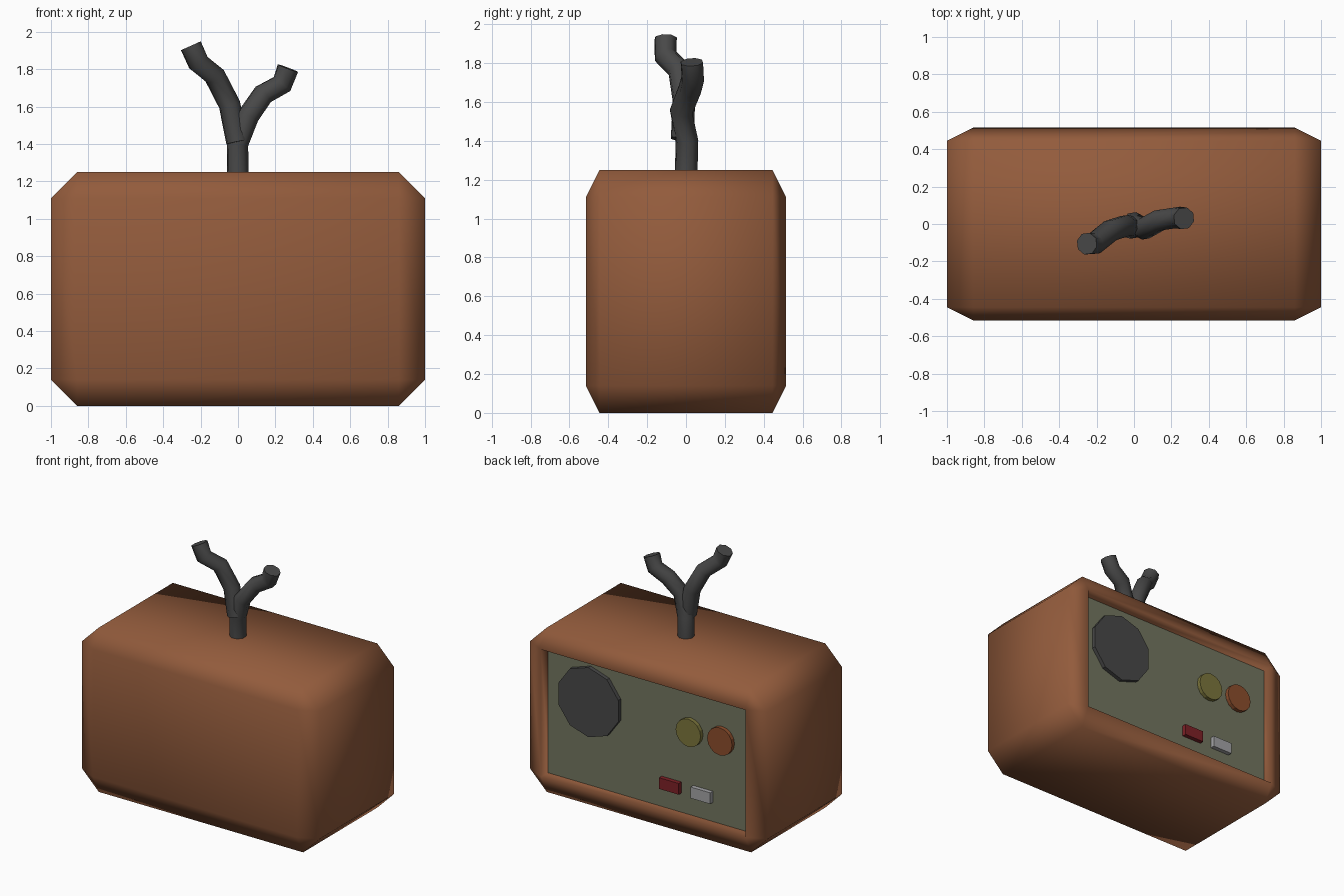
import bpy, bmesh, math
from mathutils import Matrix, Vector

if "Cube" in bpy.data.objects:
    bpy.data.objects.remove(bpy.data.objects["Cube"])


def material(name, rgb):
    m = bpy.data.materials.new(name)
    m.diffuse_color = (*rgb, 1)
    m.use_nodes = True
    m.node_tree.nodes["Principled BSDF"].inputs["Base Color"].default_value = m.diffuse_color
    return m


brown = material("brown", (0.29, 0.105, 0.045))
olive = material("olive", (0.17, 0.18, 0.115))
dark = material("dark", (0.065, 0.065, 0.065))
yellow = material("yellow", (0.2, 0.18, 0.045))
orange = material("orange", (0.26, 0.075, 0.025))
red = material("red", (0.21, 0.015, 0.02))
pale = material("pale", (0.37, 0.37, 0.38))


def add(name, bm, mat, smooth=False):
    bmesh.ops.recalc_face_normals(bm, faces=bm.faces)
    for f in bm.faces:
        f.smooth = smooth
    me = bpy.data.meshes.new(name)
    bm.to_mesh(me)
    bm.free()
    me.materials.append(mat)
    ob = bpy.data.objects.new(name, me)
    bpy.context.collection.objects.link(ob)
    return ob


def box(name, centre, size, mat):
    bm = bmesh.new()
    bmesh.ops.create_cube(bm, size=1, matrix=Matrix.Translation(centre) @ Matrix.Diagonal((*size, 1)))
    return add(name, bm, mat)


def disc(name, x, z, radius, y0, y1, sides, mat):
    bm = bmesh.new()
    turn = Matrix.Rotation(math.pi / 2, 4, 'X')
    bmesh.ops.create_cone(bm, cap_ends=True, segments=sides, radius1=radius, radius2=radius,
                          depth=y1 - y0, matrix=Matrix.Translation((x, (y0 + y1) / 2, z)) @ turn)
    return add(name, bm, mat)


def tube(name, points, radius, mat):
    cu = bpy.data.curves.new(name, 'CURVE')
    cu.dimensions = '3D'
    cu.bevel_depth = radius
    cu.bevel_resolution = 2
    cu.use_fill_caps = True
    sp = cu.splines.new('POLY')
    sp.points.add(len(points) - 1)
    for p, co in zip(sp.points, points):
        p.co = (*co, 1)
    cu.materials.append(mat)
    ob = bpy.data.objects.new(name, cu)
    bpy.context.collection.objects.link(ob)
    bpy.ops.object.select_all(action='DESELECT')
    ob.select_set(True)
    bpy.context.view_layer.objects.active = ob
    bpy.ops.object.convert(target='MESH')
    bpy.ops.object.shade_smooth_by_angle(angle=math.radians(50))


# cabinet: chamfered block squashed in depth, its back face pushed in
bm = bmesh.new()
bmesh.ops.create_cube(bm, size=1, matrix=Matrix.Translation((0, 0, 0.625)) @ Matrix.Diagonal((2, 2.06, 1.25, 1)))
bmesh.ops.bevel(bm, geom=bm.edges[:], offset=0.14, segments=1, profile=0.5, affect='EDGES')
bmesh.ops.scale(bm, vec=(1, 0.5, 1), verts=bm.verts)
back = max(bm.faces, key=lambda f: f.calc_center_median().y)
ext = bmesh.ops.extrude_face_region(bm, geom=[back])
moved = [v for v in ext["geom"] if isinstance(v, bmesh.types.BMVert)]
bmesh.ops.translate(bm, vec=(0, -0.095, 0), verts=moved)
if back.is_valid:
    bmesh.ops.delete(bm, geom=[back], context='FACES_ONLY')
add("cabinet", bm, brown, smooth=True)

# control panel with speaker, knobs and buttons
box("control_panel", (0, 0.42, 0.625), (1.72, 0.02, 0.97), olive)
disc("speaker", 0.5, 0.783, 0.265, 0.42, 0.46, 10, dark)
disc("left_knob", -0.34, 0.775, 0.105, 0.42, 0.46, 16, yellow)
disc("right_knob", -0.605, 0.78, 0.105, 0.42, 0.46, 16, orange)
box("left_button", (-0.18, 0.44, 0.328), (0.165, 0.045, 0.085), red)
box("right_button", (-0.445, 0.44, 0.328), (0.165, 0.045, 0.085), pale)

# twig-like forked antenna
tube("antenna_trunk", [(0, 0, 1.2), (-0.003, 0.005, 1.4), (0.055, -0.025, 1.55), (0.135, 0.02, 1.665),
                       (0.235, 0.035, 1.72), (0.267, 0.03, 1.805)], 0.06, dark)
tube("antenna_branch", [(-0.005, -0.02, 1.41), (-0.045, -0.01, 1.61), (-0.125, -0.035, 1.765),
                        (-0.212, -0.105, 1.835), (-0.252, -0.105, 1.925)], 0.06, dark)
